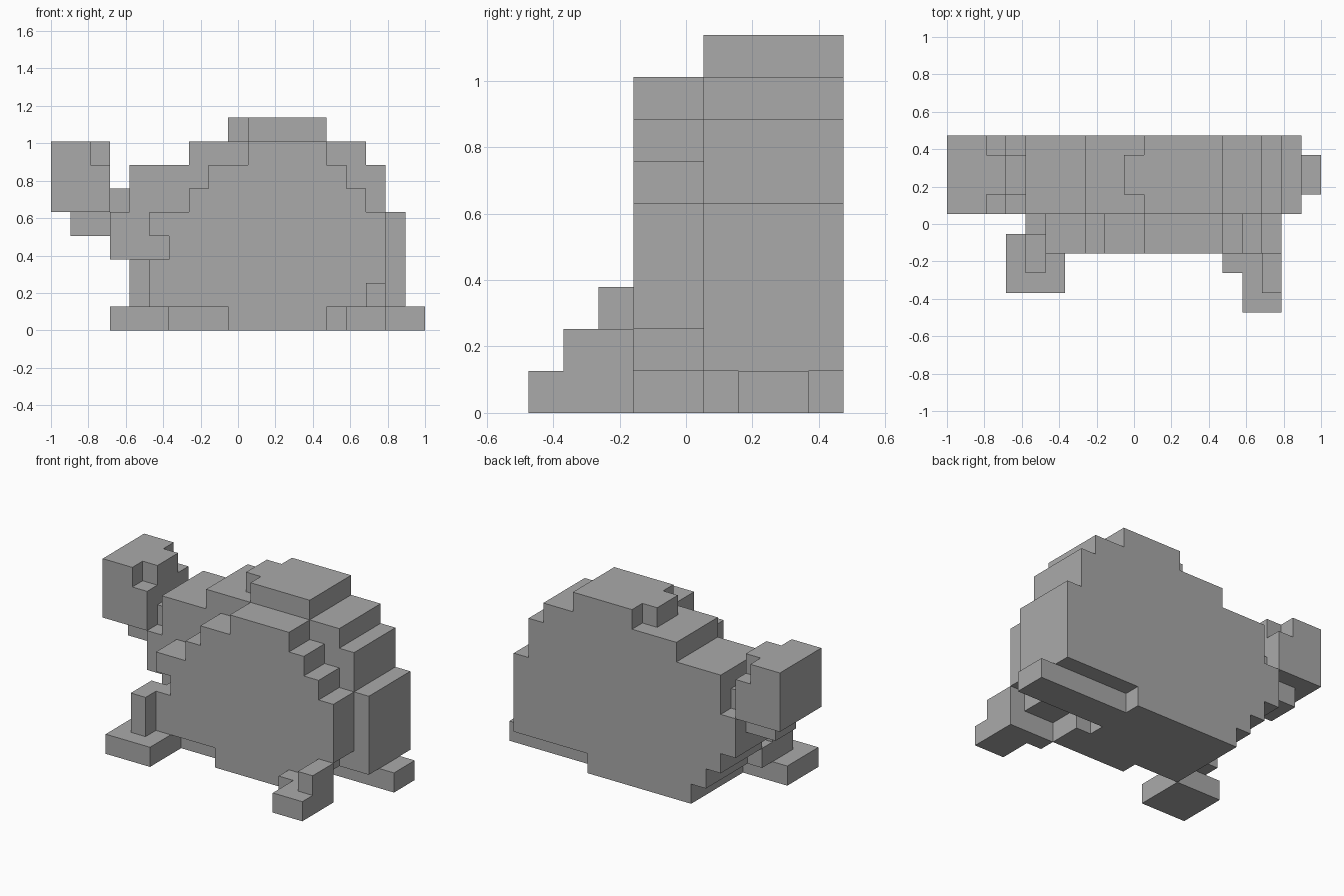
import bpy
import bmesh
from mathutils import Vector

default_cube = bpy.data.objects.get("Cube")
if default_cube:
    bpy.data.objects.remove(default_cube, do_unlink=True)

# Size of one block, and the block counts that centre the model
COLUMNS, ROWS = 19, 9
WIDTH = 2 / COLUMNS
HEIGHT = 1.2 * WIDTH

grey = bpy.data.materials.new("plain grey")
grey.use_nodes = True
grey.diffuse_color = (0.4, 0.4, 0.4, 1)
grey.node_tree.nodes["Principled BSDF"].inputs["Base Color"].default_value = grey.diffuse_color


def box(xs, ys, zs):
    """All block cells in the given half-open ranges."""
    return {(x, y, z) for x in range(*xs) for y in range(*ys) for z in range(*zs)}


def slab(ys, layers):
    """Stack of layers, each given by its height range and its width range."""
    return set().union(*(box(xs, ys, zs) for zs, xs in layers))


parts = {}

# Stepped domed body: tall rear half, lower front half
parts["rear_shell"] = slab((5, 9), [
    ((1, 2), (5, 18)), ((2, 3), (4, 18)), ((3, 5), (4, 18)),
    ((5, 7), (4, 17)), ((7, 8), (7, 16)), ((8, 9), (10, 14)),
]) | box((9, 10), (6, 8), (8, 9))

parts["front_shell"] = slab((3, 5), [
    ((1, 2), (5, 16)), ((2, 3), (5, 17)), ((3, 4), (6, 17)),
    ((4, 5), (5, 17)), ((5, 6), (7, 16)), ((6, 7), (8, 15)),
    ((7, 8), (10, 14)),
])

parts["belly"] = (box((6, 13), (5, 9), (0, 1))
                  | box((6, 14), (4, 5), (0, 1))
                  | box((9, 14), (3, 4), (0, 1)))

# Head with notched corners for the eyes
parts["neck"] = box((3, 4), (5, 9), (3, 5)) | box((3, 4), (6, 8), (5, 6))
parts["head"] = (box((0, 3), (5, 9), (5, 8))
                 - box((2, 3), (5, 6), (7, 8))
                 - box((2, 3), (8, 9), (7, 8)))
parts["jaw"] = box((1, 3), (6, 8), (4, 5))

# Legs and tail
parts["right_front_leg"] = (box((3, 6), (1, 4), (0, 1))
                            | box((4, 5), (2, 4), (1, 3))
                            | box((4, 5), (4, 5), (1, 2)))
parts["left_front_leg"] = (box((15, 17), (0, 3), (0, 1))
                           | box((14, 15), (2, 3), (0, 1))
                           | box((16, 17), (1, 3), (1, 2)))
parts["tail"] = box((13, 19), (6, 8), (0, 1))

solid = set().union(*parts.values())


def add_part(name, cells):
    """Mesh of the exposed block sides, with flat areas merged."""
    bm = bmesh.new()
    corners = {}

    def corner(p):
        key = tuple(p)
        if key not in corners:
            x, y, z = key
            corners[key] = bm.verts.new(
                ((x - COLUMNS / 2) * WIDTH, (y - ROWS / 2) * WIDTH, z * HEIGHT))
        return corners[key]

    for cell in sorted(cells):
        for axis in range(3):
            for side in (0, 1):
                step = Vector((0, 0, 0))
                step[axis] = 2 * side - 1
                if tuple(int(c + s) for c, s in zip(cell, step)) in solid:
                    continue
                u, v = Vector((0, 0, 0)), Vector((0, 0, 0))
                u[(axis + 1) % 3] = v[(axis + 2) % 3] = 1
                start = Vector(cell)
                start[axis] += side
                loop = [start, start + u, start + u + v, start + v]
                if not side:
                    loop.reverse()
                bm.faces.new([corner(p) for p in loop])

    bmesh.ops.dissolve_limit(bm, angle_limit=0.01, verts=bm.verts[:], edges=bm.edges[:])
    mesh = bpy.data.meshes.new(name)
    bm.to_mesh(mesh)
    bm.free()
    mesh.materials.append(grey)
    bpy.context.collection.objects.link(bpy.data.objects.new(name, mesh))


for part_name, part_cells in parts.items():
    add_part(part_name, part_cells)
